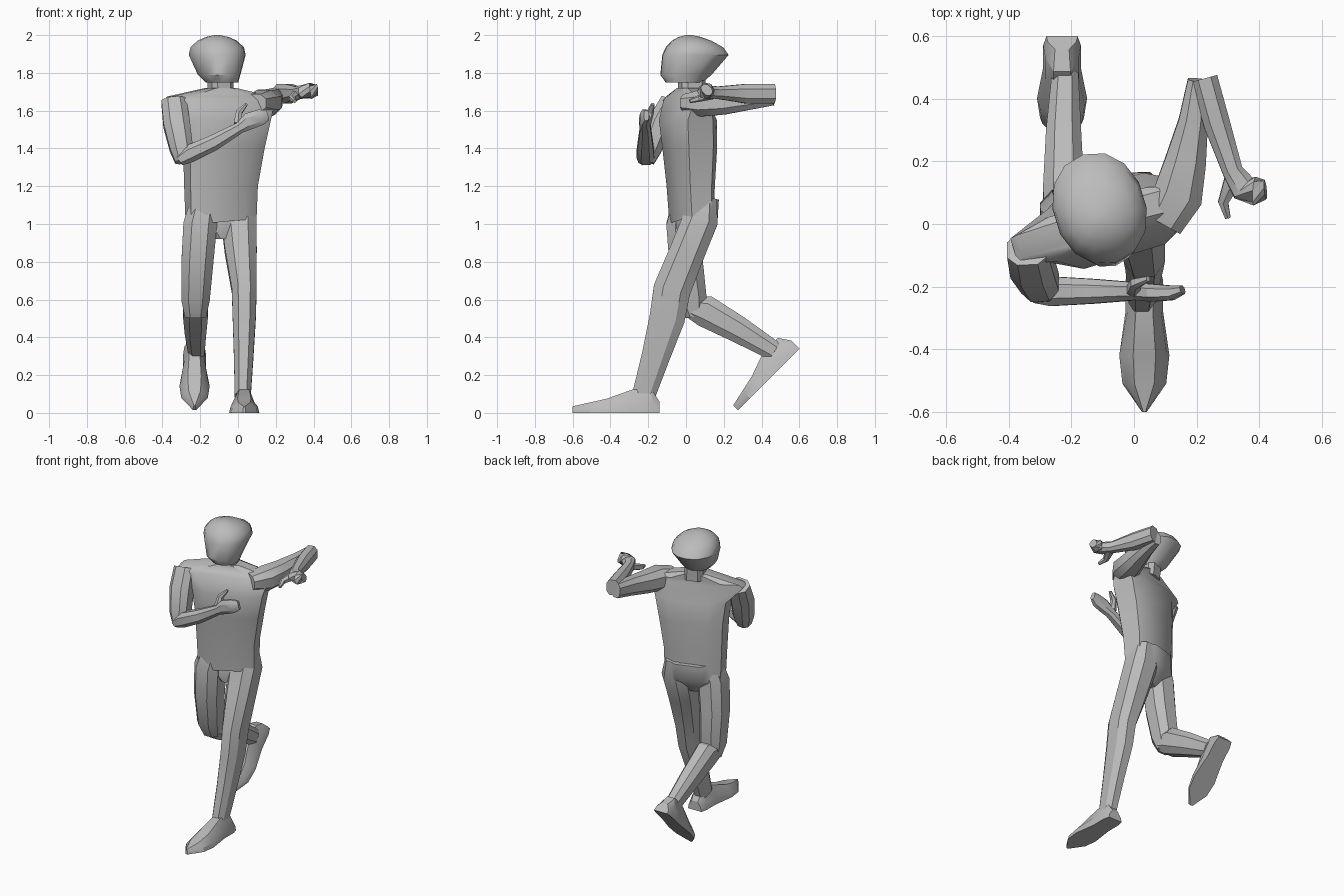
import bpy, bmesh, math
from mathutils import Vector, Matrix

cube = bpy.data.objects.get("Cube")
if cube:
    bpy.data.objects.remove(cube, do_unlink=True)

grey = bpy.data.materials.new("plain grey")
grey.use_nodes = True
colour = (0.5, 0.5, 0.5, 1)
grey.diffuse_color = colour
grey.node_tree.nodes["Principled BSDF"].inputs["Base Color"].default_value = colour

YAW = math.radians(17)      # the whole body is turned slightly to its left


def make_object(name, rings, angle=35):
    """Skin a list of point rings into a closed mesh."""
    bm = bmesh.new()
    loops = [[bm.verts.new(p) for p in ring] for ring in rings]
    n = len(loops[0])
    for a, b in zip(loops, loops[1:]):
        for i in range(n):
            j = (i + 1) % n
            bm.faces.new((a[i], a[j], b[j], b[i]))
    bm.faces.new(loops[0])
    bm.faces.new(loops[-1])
    bmesh.ops.recalc_face_normals(bm, faces=bm.faces)
    mesh = bpy.data.meshes.new(name)
    bm.to_mesh(mesh)
    bm.free()
    mesh.materials.append(grey)
    obj = bpy.data.objects.new(name, mesh)
    bpy.context.collection.objects.link(obj)
    bpy.ops.object.select_all(action='DESELECT')
    bpy.context.view_layer.objects.active = obj
    obj.select_set(True)
    bpy.ops.object.shade_smooth_by_angle(angle=math.radians(angle))
    return obj


def section(centre, u, v, w, d, sides, power):
    """One rounded cross-section; a low power makes it boxier."""
    points = []
    for i in range(sides):
        a = math.tau * (i + 0.5) / sides
        c, s = math.cos(a), math.sin(a)
        points.append(centre + u * w * math.copysign(abs(c) ** power, c)
                      + v * d * math.copysign(abs(s) ** power, s))
    return points


def stack(name, levels, sides=8, power=0.6, hem=0):
    """Horizontal sections (x, y, z, half width, half depth), turned by YAW."""
    turn = Matrix.Rotation(YAW, 3, 'Z')
    u, v = turn @ Vector((1, 0, 0)), turn @ Vector((0, 1, 0))
    rings = [section(Vector(l[:3]), u, v, l[3], l[4], sides, power) for l in levels]
    for p in rings[0]:
        p.z += hem * p.y
    return make_object(name, rings)


def limb(name, steps, side=(1, 0, 0), sides=8, power=0.8):
    """Sections (x, y, z, half width, half depth) square to the path."""
    pts = [Vector(s[:3]) for s in steps]
    rings = []
    for i, s in enumerate(steps):
        t = (pts[min(i + 1, len(pts) - 1)] - pts[max(i - 1, 0)]).normalized()
        u = Vector(side)
        u = (u - t * u.dot(t)).normalized()
        rings.append(section(pts[i], u, t.cross(u), s[3], s[4], sides, power))
    return make_object(name, rings, 30)


def foot(name, heel, pitch):
    """Pointed shoe running from the heel towards -y, then pitched about x."""
    m = Matrix.Translation(heel) @ Matrix.Rotation(pitch, 4, 'X')
    rings = []
    for y, w, h in ((0, .05, .06), (-.04, .06, .12), (-.14, .06, .125),
                    (-.28, .08, .075), (-.37, .07, .055), (-.46, .008, .035)):
        half = [(w, 0), (w * .9, h * .45), (w * .45, h)]
        outline = half + [(-x, z) for x, z in reversed(half)]
        rings.append([m @ Vector((x, y, z)) for x, z in outline])
    make_object(name, rings, 25)


# Torso, neck, pelvis and head
stack("torso", [(-.09, .03, 1.03, .19, .095), (-.09, .025, 1.2, .195, .105),
                (-.075, .02, 1.4, .215, .12), (-.065, .01, 1.55, .24, .125),
                (-.1, 0, 1.655, .31, .075), (-.1, .01, 1.675, .29, .065),
                (-.09, .02, 1.72, .08, .06)], hem=.3)
stack("neck", [(-.09, .03, 1.68, .065, .065), (-.095, .03, 1.8, .06, .07)])
stack("pelvis", [(-.08, .02, .92, .05, .05), (-.09, .05, 1.02, .16, .1),
                 (-.085, .065, 1.13, .135, .095)])
stack("head", [(-.085, -.01, 1.75, .085, .1), (-.1, .0, 1.79, .11, .14),
               (-.11, .05, 1.895, .148, .18), (-.11, .045, 1.935, .14, .155),
               (-.11, .03, 1.97, .105, .105), (-.11, .02, 1.99, .06, .06),
               (-.11, .015, 2.0, .015, .015)], sides=14, power=.95)

# Left leg, planted forward
limb("left_leg", [(.0, .09, 1.14, .07, .08), (.005, .075, 1.02, .1, .1),
                  (.015, .01, .86, .09, .1), (.033, -.075, .65, .07, .105),
                  (.033, -.1, .5, .065, .1), (.03, -.16, .3, .055, .08),
                  (.025, -.225, .09, .045, .065)])
foot("left_foot", (.033, -.14, 0), 0)

# Right leg, bent and kicked back
limb("right_thigh", [(-.18, .0, 1.1, .08, .08), (-.2, -.01, 1.0, .095, .1),
                     (-.215, .0, .8, .09, .095), (-.225, .03, .6, .08, .085),
                     (-.225, .045, .51, .06, .05)])
limb("right_shin", [(-.225, .02, .56, .065, .06), (-.225, .1, .54, .07, .09),
                    (-.225, .28, .44, .06, .075), (-.22, .47, .325, .045, .055)])
foot("right_foot", (-.23, .6, .34), math.radians(45))

# Right arm, folded across the chest
limb("right_upper_arm", [(-.34, -.08, 1.65, .07, .06), (-.325, -.14, 1.53, .075, .07),
                         (-.3, -.19, 1.4, .065, .065), (-.29, -.21, 1.33, .045, .045)])
limb("right_forearm", [(-.31, -.21, 1.34, .045, .035), (-.26, -.215, 1.37, .05, .05),
                       (-.13, -.215, 1.43, .042, .045), (.01, -.215, 1.51, .03, .032),
                       (.06, -.22, 1.545, .03, .048), (.12, -.22, 1.565, .025, .045),
                       (.155, -.21, 1.575, .015, .03)], side=(0, 1, 0))
limb("right_thumb", [(.0, -.21, 1.53, .025, .025), (.005, -.19, 1.59, .018, .02),
                     (.045, -.175, 1.635, .008, .01)], sides=6)

# Left arm, swung back with the forearm returning forward
limb("left_upper_arm", [(.09, .0, 1.64, .07, .05), (.14, .09, 1.64, .085, .075),
                        (.165, .2, 1.645, .07, .07), (.19, .33, 1.66, .05, .06),
                        (.205, .46, 1.675, .035, .05)])
limb("left_forearm", [(.225, .465, 1.69, .045, .055), (.265, .32, 1.69, .045, .055),
                      (.315, .17, 1.695, .035, .035), (.35, .115, 1.7, .045, .035),
                      (.385, .105, 1.705, .04, .045), (.42, .11, 1.71, .025, .035)])
limb("left_thumb", [(.315, .14, 1.685, .03, .025), (.285, .07, 1.665, .018, .018),
                    (.3, .02, 1.65, .01, .01)], sides=6)
